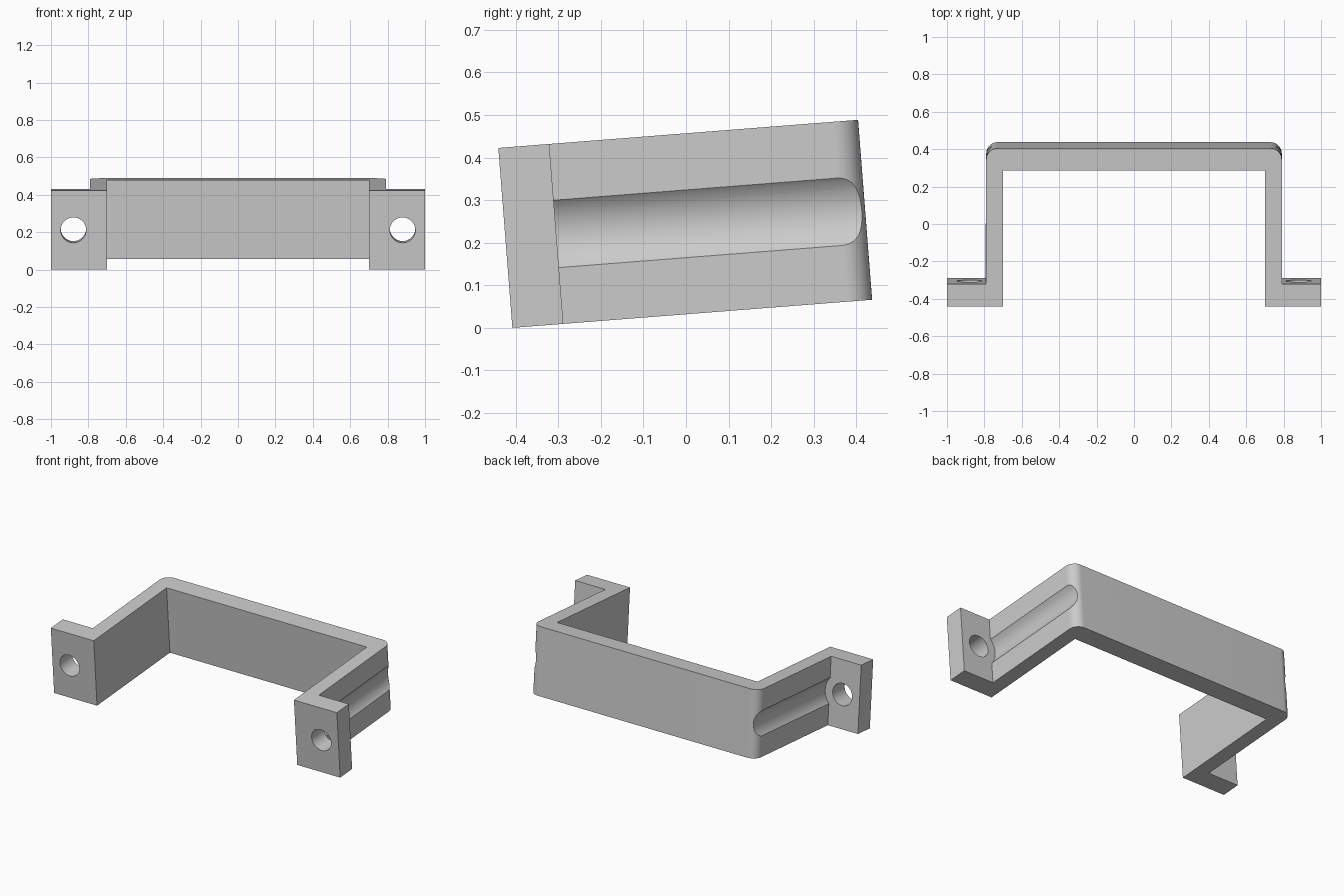
import bpy, bmesh, math
from mathutils import Matrix, Vector

cube = bpy.data.objects.get("Cube")
if cube:
    bpy.data.objects.remove(cube, do_unlink=True)

TILT = math.atan2(0.066, 0.845)
LENGTH, HEIGHT = 0.848, 0.424
FLANGE, BACK = 0.12, 0.118
INNER, OUTER, HOLE_X = 0.70, 0.79, 0.88
CORNER = 0.06

grey = bpy.data.materials.new("plain grey")
grey.use_nodes = True
grey.diffuse_color = (0.6, 0.6, 0.6, 1)
grey.node_tree.nodes["Principled BSDF"].inputs["Base Color"].default_value = (0.6, 0.6, 0.6, 1)


def finish(name, bm):
    mesh = bpy.data.meshes.new(name)
    bmesh.ops.recalc_face_normals(bm, faces=bm.faces)
    bm.to_mesh(mesh)
    bm.free()
    mesh.materials.append(grey)
    obj = bpy.data.objects.new(name, mesh)
    bpy.context.collection.objects.link(obj)
    return obj


def cutter(name, x, radius, y0, y1):
    """Round cutter lying along y at mid height."""
    bm = bmesh.new()
    place = Matrix.Translation((x, (y0 + y1) / 2, HEIGHT / 2)) @ Matrix.Rotation(math.pi / 2, 4, "X")
    bmesh.ops.create_cone(bm, cap_ends=True, segments=96, radius1=radius,
                          radius2=radius, depth=y1 - y0, matrix=place)
    obj = finish(name, bm)
    obj.hide_render = True
    return obj


# Bracket outline: half profile with a rounded outer corner, mirrored
half = [(INNER, LENGTH - BACK), (INNER, 0), (1, 0), (1, FLANGE), (OUTER, FLANGE)]
for i in range(17):
    a = math.pi / 2 * i / 16
    half.append((OUTER - CORNER + CORNER * math.cos(a), LENGTH - CORNER + CORNER * math.sin(a)))
outline = half + [(-x, y) for x, y in reversed(half)]

bm = bmesh.new()
base = bm.faces.new([bm.verts.new((x, y, 0)) for x, y in outline])
ext = bmesh.ops.extrude_face_region(bm, geom=[base])
bmesh.ops.translate(bm, vec=Vector((0, 0, HEIGHT)),
                    verts=[v for v in ext["geom"] if isinstance(v, bmesh.types.BMVert)])
bracket = finish("bracket", bm)

# Screw holes through the flanges and driver grooves along the legs
cutters = []
for side, sx in (("left", 1), ("right", -1)):
    cutters.append(cutter(side + "_hole_cutter", sx * HOLE_X, 0.068, -0.1, FLANGE + 0.1))
    cutters.append(cutter(side + "_groove_cutter", sx * HOLE_X, 0.12, FLANGE, LENGTH + 0.1))

bpy.context.view_layer.objects.active = bracket
bracket.select_set(True)
for c in cutters:
    mod = bracket.modifiers.new(c.name, "BOOLEAN")
    mod.operation = "DIFFERENCE"
    mod.solver = "EXACT"
    mod.object = c
    bpy.ops.object.modifier_apply(modifier=mod.name)
for c in cutters:
    bpy.data.objects.remove(c, do_unlink=True)

# Lean the whole bracket back onto its front lower edge
bracket.data.transform(Matrix.Translation((0, -0.408, 0)) @ Matrix.Rotation(TILT, 4, "X"))
bpy.ops.object.select_all(action="DESELECT")
bracket.select_set(True)
bpy.ops.object.shade_smooth_by_angle(angle=math.radians(25))
